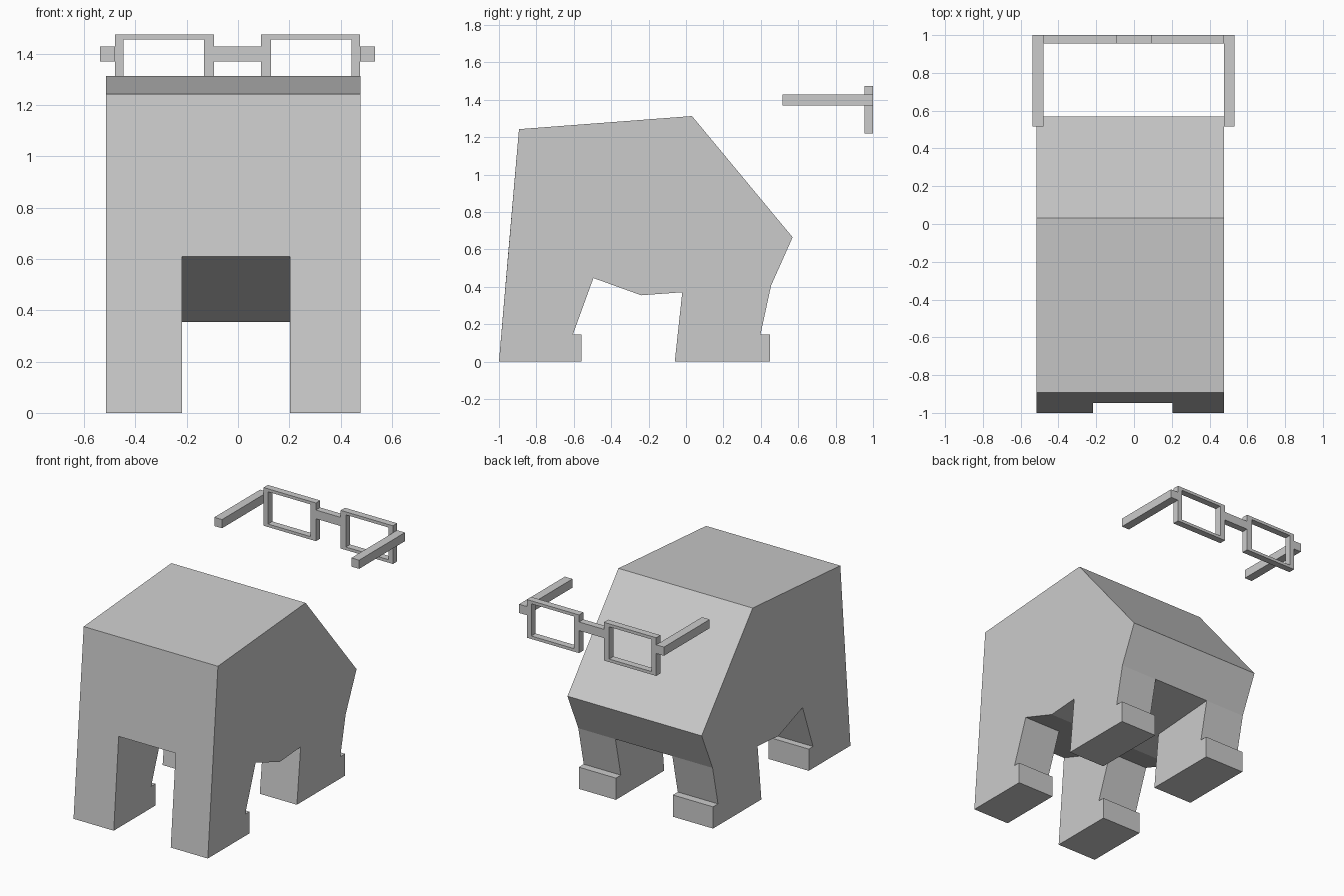
import bpy, bmesh, math

if "Cube" in bpy.data.objects:
    bpy.data.objects.remove(bpy.data.objects["Cube"])


def build(name, cells, axis):
    """Extrude 2D cells along an axis; walls shared by two cells are left out.
    Each cell is (profile, start, end)."""
    bm = bmesh.new()
    verts, faces = {}, {}

    def vert(p, t):
        co = (t, p[0], p[1]) if axis == 'X' else (p[0], t, p[1])
        if co not in verts:
            verts[co] = bm.verts.new(co)
        return verts[co]

    def add(loop):
        key = frozenset(loop)
        if key in faces:
            del faces[key]
        else:
            faces[key] = loop

    for profile, a, b in cells:
        lo = [vert(p, a) for p in profile]
        hi = [vert(p, b) for p in profile]
        add(lo)
        add(hi)
        for i in range(len(profile)):
            add([lo[i - 1], lo[i], hi[i], hi[i - 1]])
    for loop in faces.values():
        bm.faces.new(loop)
    bmesh.ops.recalc_face_normals(bm, faces=bm.faces)
    bmesh.ops.dissolve_limit(bm, angle_limit=math.radians(0.5),
                             verts=bm.verts, edges=bm.edges)
    mesh = bpy.data.meshes.new(name)
    bm.to_mesh(mesh)
    bm.free()
    ob = bpy.data.objects.new(name, mesh)
    bpy.context.collection.objects.link(ob)
    return ob


def rect(x0, x1, z0, z1):
    return [(x0, z0), (x1, z0), (x1, z1), (x0, z1)]


# Body: sloped block with four legs, side profiles in (y, z)
chest, front_hip = (-0.948, 0.61), (-0.495, 0.447)
back_hip, rump = (-0.02, 0.371), (0.455, 0.407)
trunk = [chest, (-0.893, 1.243), (0.032, 1.313), (0.57, 0.665),
         rump, back_hip, (-0.24, 0.355), front_hip]
front_leg = [(-1, 0), chest, front_hip, (-0.605, 0.145),
             (-0.56, 0.145), (-0.56, 0)]
back_leg = [(-0.06, 0), back_hip, rump, (0.398, 0.145),
            (0.45, 0.145), (0.45, 0)]
xs = [-0.515, -0.218, 0.203, 0.477]
cells = [(trunk, xs[i], xs[i + 1]) for i in range(3)]
cells += [(leg, xs[i], xs[i + 1]) for leg in (front_leg, back_leg) for i in (0, 2)]
build("body", cells, 'X')

# Glasses: two rectangular rims floating behind the body
Y0, Y1 = 0.955, 1.0
rims = {"left_rim": (-0.48, -0.447, -0.133, -0.093),
        "right_rim": (0.09, 0.128, 0.443, 0.476)}
for name, (x0, x1, x2, x3) in rims.items():
    outer = rect(x0, x3, 1.22, 1.475)
    inner = rect(x1, x2, 1.24, 1.455)
    ring = [([outer[i - 1], outer[i], inner[i], inner[i - 1]], Y0, Y1)
            for i in range(4)]
    build(name, ring, 'Y')

# Bridge and the two side arms
build("bridge", [(rect(-0.093, 0.09, 1.37, 1.428), Y0, Y1)], 'Y')
build("left_arm", [(rect(-0.537, -0.48, 1.37, 1.428), 0.517, Y1)], 'Y')
build("right_arm", [(rect(0.476, 0.533, 1.37, 1.428), 0.517, Y1)], 'Y')
